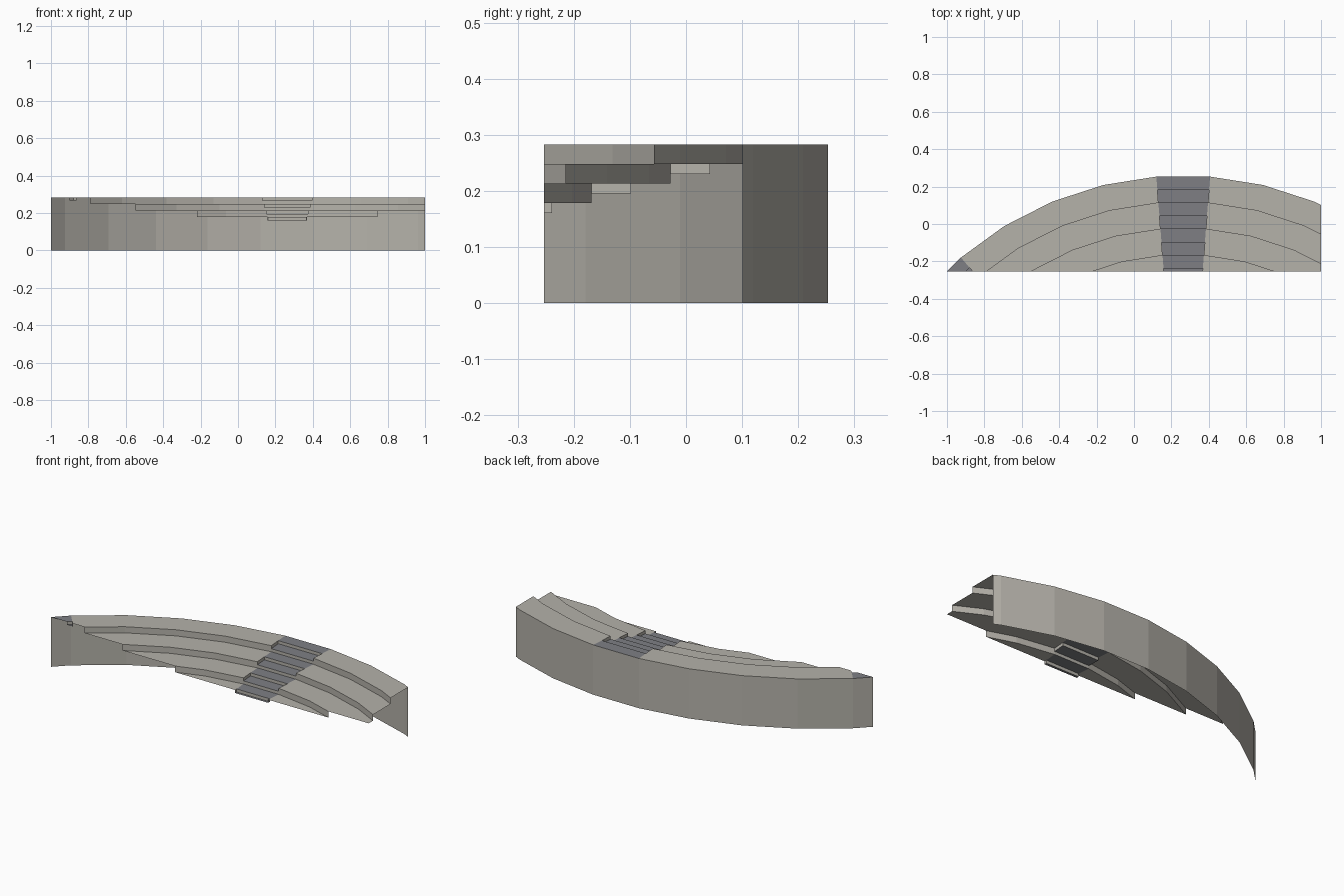
import bpy, bmesh, math
from mathutils import Vector

if "Cube" in bpy.data.objects:
    bpy.data.objects.remove(bpy.data.objects["Cube"])

CX, CY = 0.263, -1.571          # centre of the curved rows
R, DEPTH = 1.83, 0.141          # outer radius and depth of one row
TOP, RISE = 0.283, 0.035        # top level and drop per row
STEP = math.radians(9)          # one straight segment of the curve
SEGMENTS = range(-6, 7)
STAIRS = [s for s in SEGMENTS if s % 5 == 0]
ROWS = range(4)


def material(name, colour):
    m = bpy.data.materials.new(name)
    m.diffuse_color = (*colour, 1)
    m.use_nodes = True
    m.node_tree.nodes["Principled BSDF"].inputs["Base Color"].default_value = m.diffuse_color
    return m


stone = material("pale stone", (0.462, 0.445, 0.402))
slate = material("grey stair", (0.209, 0.212, 0.231))


def point(edge, r, z):
    a = (edge - 0.5) * STEP
    return Vector((CX + r * math.sin(a), CY + r * math.cos(a), z))


def tread(s, r_out, r_in, z):
    return [point(s, r_out, z), point(s, r_in, z), point(s + 1, r_in, z), point(s + 1, r_out, z)]


def riser(s, r, z0, z1):
    return [point(s, r, z0), point(s + 1, r, z0), point(s + 1, r, z1), point(s, r, z1)]


def build(name, quads, mat):
    """Make a sheet from quads, trimmed at the straight front and right sides."""
    bm = bmesh.new()
    for q in quads:
        bm.faces.new([bm.verts.new(p) for p in q])
    bmesh.ops.remove_doubles(bm, verts=bm.verts, dist=1e-5)
    for co, no in (((0, -0.253, 0), (0, -1, 0)), ((1, 0, 0), (1, 0, 0))):
        bmesh.ops.bisect_plane(bm, geom=bm.verts[:] + bm.edges[:] + bm.faces[:],
                               plane_co=co, plane_no=no, clear_outer=True)
    mesh = bpy.data.meshes.new(name)
    bm.to_mesh(mesh)
    bm.free()
    mesh.materials.append(mat)
    bpy.context.collection.objects.link(bpy.data.objects.new(name, mesh))


# Tall outer wall, facing outward
build("outer_wall", [riser(s, R, 0, TOP)[::-1] for s in SEGMENTS], stone)

row_treads, row_risers = [], []
stair_treads, stair_risers, stair_sides = [], [], []
for i in ROWS:
    z, low = TOP - i * RISE, TOP - (i + 1) * RISE
    mid_z = (z + low) / 2
    r_out, r_in = R - i * DEPTH, R - (i + 1) * DEPTH
    r_mid = (r_out + r_in) / 2
    for s in SEGMENTS:
        if s in STAIRS:
            # Each row is notched by a half-height step
            stair_treads += [tread(s, r_out, r_mid, z), tread(s, r_mid, r_in, mid_z)]
            stair_risers += [riser(s, r_mid, mid_z, z), riser(s, r_in, low, mid_z)]
            for e in (s, s + 1):
                side = [point(e, r_mid, mid_z), point(e, r_in, mid_z),
                        point(e, r_in, z), point(e, r_mid, z)]
                stair_sides.append(side if e == s else side[::-1])
        else:
            row_treads.append(tread(s, r_out, r_in, z))
            row_risers.append(riser(s, r_in, low, z))

# Seating rows
build("row_treads", row_treads, stone)
build("row_risers", row_risers, stone)

# Stairways cut through the rows
build("stair_treads", stair_treads, slate)
build("stair_risers", stair_risers, stone)
build("stair_sides", stair_sides, stone)
